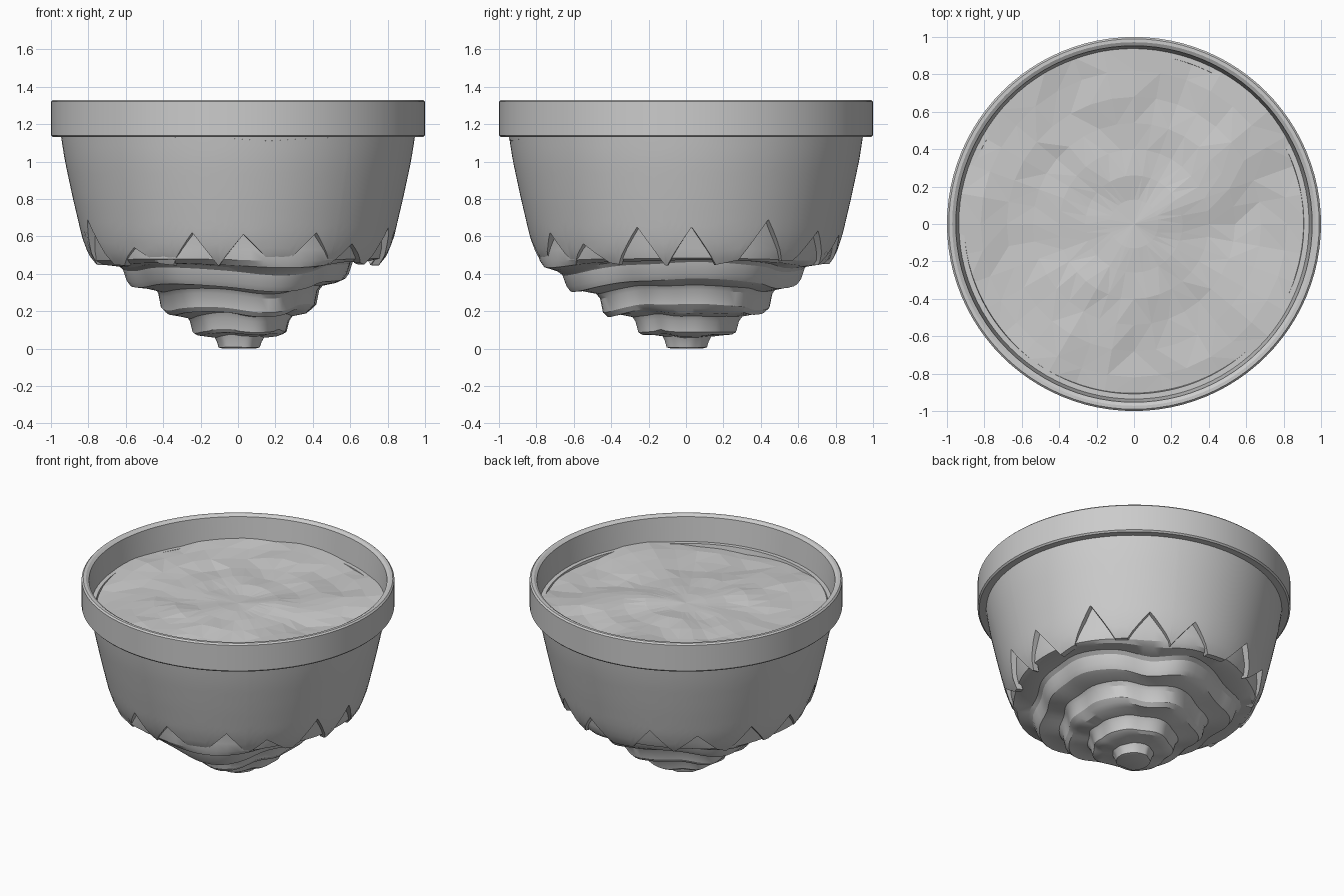
import bpy, bmesh, math, random
from mathutils import Vector, noise

if "Cube" in bpy.data.objects:
    bpy.data.objects.remove(bpy.data.objects["Cube"])

random.seed(4)


def make_object(name, bm, angle=30):
    bmesh.ops.recalc_face_normals(bm, faces=bm.faces)
    me = bpy.data.meshes.new(name)
    bm.to_mesh(me)
    bm.free()
    ob = bpy.data.objects.new(name, me)
    bpy.context.collection.objects.link(ob)
    bpy.ops.object.select_all(action='DESELECT')
    ob.select_set(True)
    bpy.context.view_layer.objects.active = ob
    if angle:
        bpy.ops.object.shade_smooth_by_angle(angle=math.radians(angle))
    return ob


def bridge(bm, a, b):
    n = len(a)
    for i in range(n):
        bm.faces.new((a[i], a[(i + 1) % n], b[(i + 1) % n], b[i]))


def ring(bm, n, r, z):
    return [bm.verts.new((r * math.cos(t), r * math.sin(t), z))
            for t in (2 * math.pi * i / n for i in range(n))]


# Bowl profile: radius at a given height
PROFILE = [(0.40, 0.72), (0.45, 0.765), (0.50, 0.80), (0.6, 0.835), (0.8, 0.882),
           (1.0, 0.925), (1.13, 0.946), (1.30, 0.965)]


def bowl_radius(z):
    for (z0, r0), (z1, r1) in zip(PROFILE, PROFILE[1:]):
        if z <= z1:
            return r0 + (r1 - r0) * (z - z0) / (z1 - z0)
    return PROFILE[-1][1]


# Rim band: closed ring with small bevels
bm = bmesh.new()
section = [(0.92, 1.13), (0.99, 1.13), (1.0, 1.14), (1.0, 1.32), (0.99, 1.33),
           (0.972, 1.33), (0.953, 1.318), (0.935, 1.14)]
rings = [ring(bm, 96, r, z) for r, z in section]
for i in range(len(rings)):
    bridge(bm, rings[i], rings[(i + 1) % len(rings)])
make_object("rim", bm)

# Bowl wall: broken lower edge with upward notches (angle, peak height)
peaks = [(-160, .69), (-133, .54), (-107, .62), (-88, .61), (-60, .62), (-42, .56),
         (-18, .65), (2, .65), (31, .69), (57, .63), (78, .61), (109, .63),
         (130, .60), (155, .62), (178, .60)]
edge = []
for i, (a, z) in enumerate(peaks):
    b = peaks[(i + 1) % len(peaks)][0]
    if b < a:
        b += 360
    w = min(10, (b - a) / 2.1)
    low, low2 = random.uniform(.44, .475), random.uniform(.44, .475)
    edge += [(a, z), (a + w, low), (b - w, low2)]
columns = []
for i, (a, z) in enumerate(edge):
    b, z2 = edge[(i + 1) % len(edge)]
    if b < a:
        b += 360
    for k in range(4):
        columns.append((math.radians(a + (b - a) * k / 4), z + (z2 - z) * k / 4))
bm = bmesh.new()
STEPS, THICK = 12, 0.04


def wall_ring(step, inset):
    out = []
    for t, low in columns:
        z = low + (1.15 - low) * (step / STEPS) ** 1.3
        r = bowl_radius(z) - inset
        out.append(bm.verts.new((r * math.cos(t), r * math.sin(t), z)))
    return out


rows = [wall_ring(s, 0) for s in range(STEPS + 1)]
rows += [wall_ring(s, THICK) for s in range(STEPS, -1, -1)]
for i in range(len(rows)):
    bridge(bm, rows[i], rows[(i + 1) % len(rows)])
make_object("bowl_wall", bm)

# Soil underside: wavy terraces stepping down to a small foot
bm = bmesh.new()
N = 72
terraces = [(.915, 1.14), (.85, .80), (.80, .62), (.785, .53), (.765, .475), (.73, .455),
            (.64, .45), (.615, .43), (.595, .37), (.575, .342), (.54, .335),
            (.465, .32), (.445, .295), (.43, .22), (.405, .195), (.37, .19),
            (.295, .175), (.278, .15), (.262, .095), (.24, .082), (.20, .078),
            (.135, .07), (.122, .045), (.112, .012), (.09, .006)]
levels = []
for i, (r, z) in enumerate(terraces):
    loop = []
    fade = min(1, max(0, (.80 - r) / .12))
    tier = (i - 5) // 5
    for k in range(N):
        t = 2 * math.pi * k / N
        wave = noise.noise(Vector((math.cos(t) * 1.7, math.sin(t) * 1.7, tier * .22 + 3)))
        wave2 = noise.noise(Vector((math.cos(t) * 1.5, math.sin(t) * 1.5, 9 + tier * .3)))
        rr = r * (1 + .17 * wave * fade)
        zz = z + .045 * wave2 * fade * min(1, z / .2)
        loop.append(bm.verts.new((rr * math.cos(t), rr * math.sin(t), zz)))
    levels.append(loop)
for a, b in zip(levels, levels[1:]):
    bridge(bm, a, b)
bm.faces.new(levels[-1])
base = min(v.co.z for v in bm.verts)
for v in bm.verts:
    if v.co.z < .1:
        v.co.z -= base
make_object("soil_terraces", bm, 28)

# Soil top: uneven faceted disc
bm = bmesh.new()
M = 36


def bumpy(v):
    x, y, _ = v.co
    v.co.z = (1.15 + .04 * noise.noise(Vector((x * 2.2 + 5, y * 2.2, .7)))
              + .02 * noise.noise(Vector((x * 5, y * 5, 2))) + .012 * y)


discs = [ring(bm, M, r, 1.15) for r in (.948, .82, .68, .54, .40, .26, .13)]
for a, b in zip(discs, discs[1:]):
    bridge(bm, a, b)
centre = bm.verts.new((0, 0, 1.15))
for i in range(M):
    bm.faces.new((discs[-1][i], discs[-1][(i + 1) % M], centre))
for v in bm.verts:
    bumpy(v)
bmesh.ops.triangulate(bm, faces=bm.faces[:])
make_object("soil_top", bm, 0)
